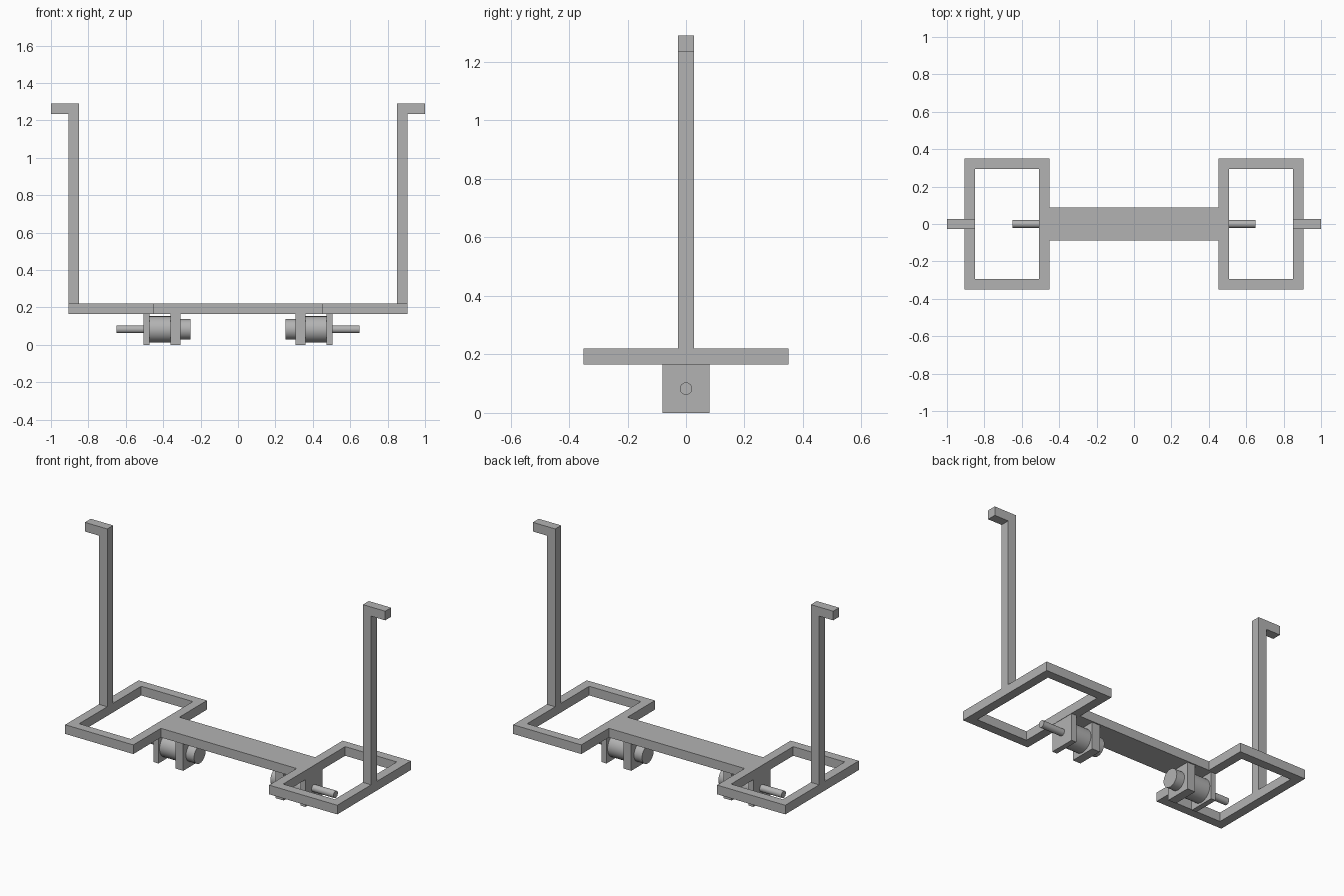
import bpy
import math

default_cube = bpy.data.objects.get("Cube")
if default_cube:
    bpy.data.objects.remove(default_cube, do_unlink=True)

grey = bpy.data.materials.new("plain grey")
grey.use_nodes = True
COLOUR = (0.45, 0.45, 0.45, 1)
grey.diffuse_color = COLOUR
grey.node_tree.nodes["Principled BSDF"].inputs["Base Color"].default_value = COLOUR

# Shared levels
BASE, DECK, TOP = 0.165, 0.22, 1.29
BAR = 0.055
AXIS = 0.083


def prism(name, outline, z0, z1):
    """Extrude a closed outline in the ground plane from z0 to z1."""
    n = len(outline)
    verts = [(x, y, z) for z in (z0, z1) for x, y in outline]
    faces = [tuple(reversed(range(n))), tuple(range(n, 2 * n))]
    faces += [(i, (i + 1) % n, n + (i + 1) % n, n + i) for i in range(n)]
    return add_mesh(name, verts, faces)


def add_mesh(name, verts, faces):
    mesh = bpy.data.meshes.new(name)
    mesh.from_pydata(verts, [], faces)
    mesh.materials.append(grey)
    obj = bpy.data.objects.new(name, mesh)
    bpy.context.collection.objects.link(obj)
    return obj


def box(name, x0, x1, half_y, z0, z1):
    x0, x1 = sorted((x0, x1))
    return prism(name, [(x0, -half_y), (x1, -half_y), (x1, half_y), (x0, half_y)], z0, z1)


def rod(name, x0, x1, radius):
    bpy.ops.mesh.primitive_cylinder_add(
        vertices=48, radius=radius, depth=abs(x1 - x0),
        location=((x0 + x1) / 2, 0, AXIS), rotation=(0, math.pi / 2, 0))
    obj = bpy.context.object
    obj.name = name
    obj.data.materials.append(grey)
    bpy.ops.object.shade_smooth_by_angle(angle=math.radians(30))


def ring(name, x0, x1, half_y):
    """Open rectangular frame with square bars."""
    x0, x1 = sorted((x0, x1))

    def corners(inset, z):
        a, b, h = x0 + inset, x1 - inset, half_y - inset
        return [(a, -h, z), (b, -h, z), (b, h, z), (a, h, z)]

    # Four loops: outer bottom, outer top, inner top, inner bottom
    verts = corners(0, BASE) + corners(0, DECK) + corners(BAR, DECK) + corners(BAR, BASE)
    faces = []
    for loop in range(4):
        a, b = loop * 4, (loop + 1) % 4 * 4
        for i in range(4):
            j = (i + 1) % 4
            faces.append((a + i, a + j, b + j, b + i))
    return add_mesh(name, verts, faces)


# Central beam joins the inner bars of both side frames
box("centre_beam", -0.452, 0.452, 0.088, BASE, DECK)

for side, s in (("left", 1), ("right", -1)):
    ring(f"{side}_side_frame", s * 0.452, s * 0.906, 0.35)
    # Upright with outward hook
    box(f"{side}_post", s * 0.851, s * 0.906, 0.028, DECK, TOP - BAR)
    box(f"{side}_hook", s * 0.851, s * 1.0, 0.028, TOP - BAR, TOP)
    # Motor hung between two brackets
    box(f"{side}_outer_bracket", s * 0.473, s * 0.505, 0.081, 0, BASE)
    box(f"{side}_inner_bracket", s * 0.308, s * 0.361, 0.081, 0, BASE)
    rod(f"{side}_motor_body", s * 0.361, s * 0.473, 0.07)
    rod(f"{side}_motor_cap", s * 0.254, s * 0.308, 0.055)
    rod(f"{side}_axle", s * 0.505, s * 0.65, 0.021)
